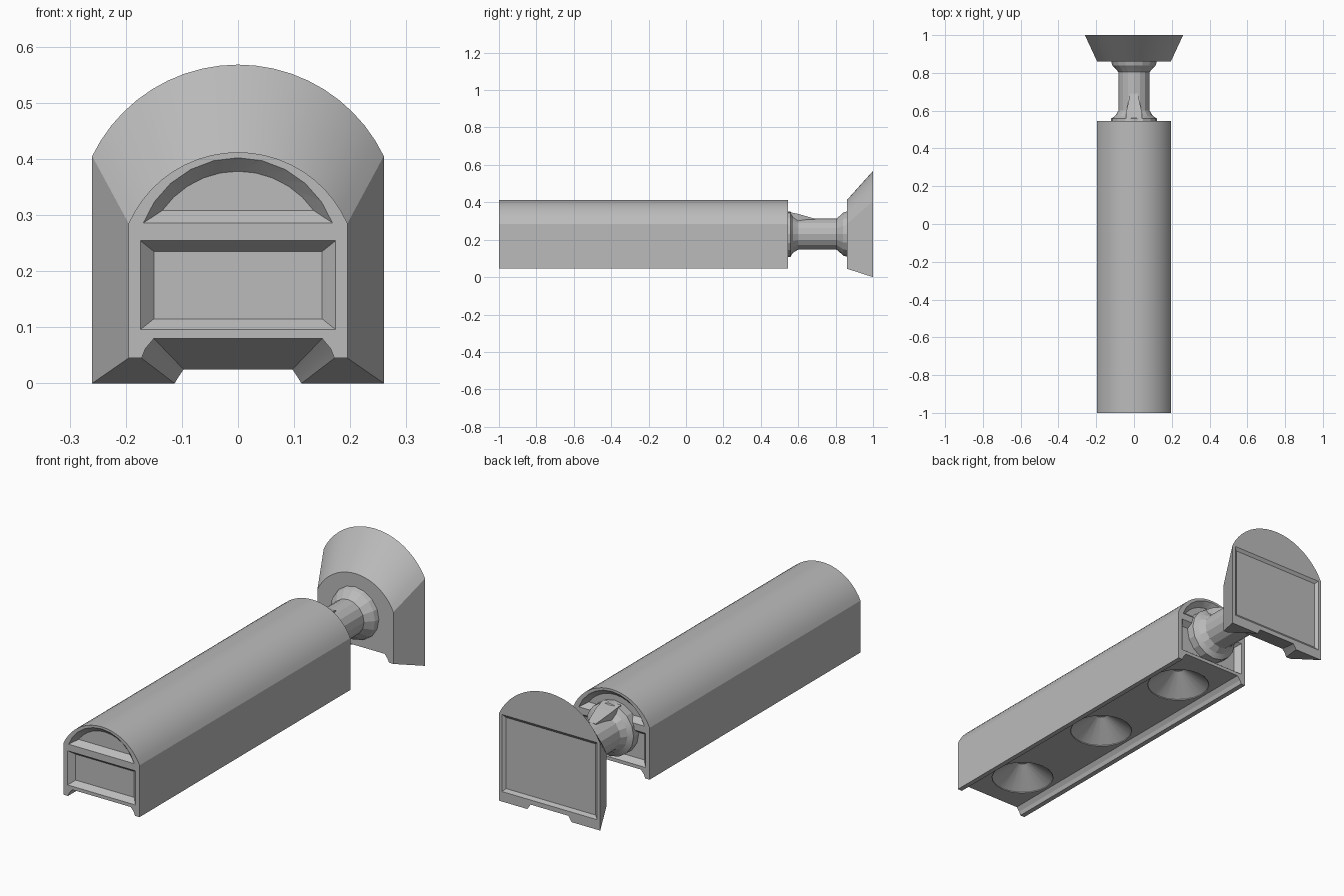
import bpy, bmesh, math
from mathutils import Vector, Matrix

cube = bpy.data.objects.get("Cube")
if cube:
    bpy.data.objects.remove(cube, do_unlink=True)

grey = bpy.data.materials.new("neutral grey")
grey.use_nodes = True
grey.diffuse_color = (0.5, 0.5, 0.5, 1)
grey.node_tree.nodes["Principled BSDF"].inputs["Base Color"].default_value = grey.diffuse_color


def finish(name, bm):
    bmesh.ops.recalc_face_normals(bm, faces=bm.faces)
    mesh = bpy.data.meshes.new(name)
    bm.to_mesh(mesh)
    bm.free()
    obj = bpy.data.objects.new(name, mesh)
    mesh.materials.append(grey)
    bpy.context.collection.objects.link(obj)
    return obj


def loft(name, sections):
    """Skin matching (x, z) outlines placed at successive y positions, capped."""
    bm = bmesh.new()
    rings = [[bm.verts.new((x, y, z)) for x, z in pts] for y, pts in sections]
    n = len(rings[0])
    for a, b in zip(rings, rings[1:]):
        for i in range(n):
            j = (i + 1) % n
            bm.faces.new((a[i], a[j], b[j], b[i]))
    bm.faces.new(rings[0])
    bm.faces.new(rings[-1])
    return finish(name, bm)


def arc(half, spring, top, steps):
    """Circular arch from right to left over the given springing line."""
    sag = top - spring
    r = (half * half + sag * sag) / (2 * sag)
    t = math.asin(half / r)
    angles = [t - 2 * t * i / steps for i in range(steps + 1)]
    return [(r * math.sin(a), top - r + r * math.cos(a)) for a in angles]


def outline(half, spring, top, foot, steps):
    """Arched outline with a notched underside; foot runs from outside inwards."""
    return (arc(half, spring, top, steps) + [(-x, z) for x, z in foot]
            + [(x, z) for x, z in reversed(foot)])


def lathe(name, profile, centre, axis, sides):
    """Revolve (radius, distance) points about an axis."""
    bm = bmesh.new()
    rot = Vector((0, 0, 1)).rotation_difference(Vector(axis)).to_matrix()
    rings = []
    for r, d in profile:
        ring = []
        for i in range(sides):
            a = math.tau * i / sides
            p = Vector((r * math.cos(a), r * math.sin(a), d))
            ring.append(bm.verts.new(Vector(centre) + rot @ p))
        rings.append(ring)
    for a, b in zip(rings, rings[1:]):
        for i in range(sides):
            j = (i + 1) % sides
            bm.faces.new((a[i], a[j], b[j], b[i]))
    bm.faces.new(rings[0])
    bm.faces.new(rings[-1])
    return finish(name, bm)


def cut(target, cutter):
    mod = target.modifiers.new("cut", 'BOOLEAN')
    mod.operation = 'DIFFERENCE'
    mod.solver = 'EXACT'
    mod.object = cutter
    bpy.context.view_layer.objects.active = target
    bpy.ops.object.modifier_apply(modifier=mod.name)
    bpy.data.objects.remove(cutter, do_unlink=True)


def box(half, low, high):
    return [(-half, low), (half, low), (half, high), (-half, high)]


# Long arched body with two bottom rails
foot = [(0.195, 0.045), (0.172, 0.045), (0.165, 0.062), (0.15, 0.08)]
body_shape = outline(0.195, 0.285, 0.412, foot, 20)
body = loft("arched_body", [(-1.0, body_shape), (0.545, body_shape)])

# Bevelled recesses in both ends: a wide panel below, an arch above
for end, inward in ((-1.0, 1), (0.545, -1)):
    mouth, floor = end - inward * 0.001, end + inward * 0.025
    cut(body, loft("panel_cutter", [(mouth, box(0.175, 0.095, 0.255)),
                                    (floor, box(0.15, 0.115, 0.235))]))
    cut(body, loft("arch_cutter", [(mouth, arc(0.17, 0.285, 0.403, 10)),
                                   (floor, arc(0.135, 0.308, 0.378, 10))]))

# Three conical lamp recesses along the underside
for y in (-0.78, -0.23, 0.31):
    cut(body, lathe("lamp_cutter", [(0.138, -0.01), (0.138, 0.004), (0.025, 0.085)],
                    (0, y, 0.08), (0, 0, 1), 20))

# Flared neck joining body and head
neck_profile = [(0.122, 0.515), (0.122, 0.558), (0.1, 0.572), (0.083, 0.6),
                (0.083, 0.805), (0.1, 0.825), (0.115, 0.84), (0.125, 0.875)]
neck = lathe("neck", neck_profile, (0, 0, 0.23), (0, 1, 0), 16)

# Small gusset on top of the neck
gusset = loft("neck_gusset", [(0.54, box(0.045, 0.28, 0.35)),
                              (0.6, box(0.04, 0.28, 0.338)),
                              (0.69, box(0.02, 0.28, 0.312))])

# Flared head with notched underside
wide_foot = [(0.26, 0.0), (0.113, 0.0), (0.105, 0.013), (0.097, 0.025)]
head = loft("flared_head", [(0.86, body_shape),
                            (1.0, outline(0.26, 0.405, 0.568, wide_foot, 20))])

# Shallow panel on the back of the head
cut(head, loft("back_cutter", [(1.001, box(0.245, 0.045, 0.405)),
                               (0.99, box(0.23, 0.06, 0.39))]))

# Soft shading on the curves, sharp edges elsewhere
for obj in (body, neck, head):
    bpy.ops.object.select_all(action='DESELECT')
    obj.select_set(True)
    bpy.context.view_layer.objects.active = obj
    bpy.ops.object.shade_smooth_by_angle(angle=math.radians(15))
